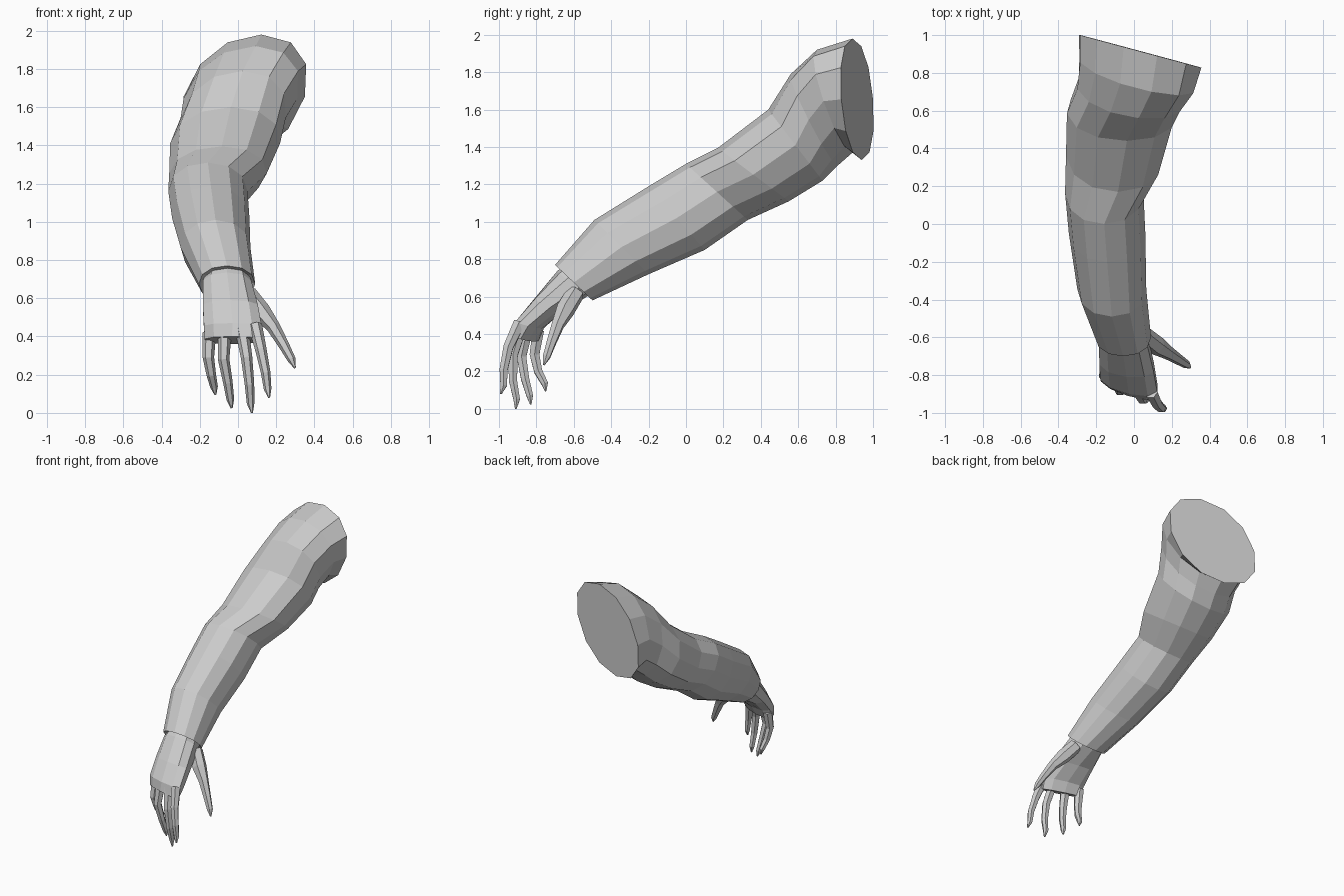
import bpy, bmesh, math
from mathutils import Vector

grey = bpy.data.materials.new("light_grey")
grey.diffuse_color = (0.6, 0.6, 0.6, 1)


def loft(name, rings):
    """Skin a list of equal-sized point rings, closing both ends, flat shaded."""
    bm = bmesh.new()
    loops = [[bm.verts.new(p) for p in ring] for ring in rings]
    n = len(loops[0])
    for a, b in zip(loops, loops[1:]):
        for i in range(n):
            j = (i + 1) % n
            bm.faces.new((a[i], a[j], b[j], b[i]))
    bm.faces.new(loops[0])
    bm.faces.new(loops[-1][::-1])
    bmesh.ops.recalc_face_normals(bm, faces=bm.faces)
    me = bpy.data.meshes.new(name)
    bm.to_mesh(me)
    bm.free()
    me.materials.append(grey)
    ob = bpy.data.objects.new(name, me)
    bpy.context.collection.objects.link(ob)
    return ob


def section(ty, tz, by, bz, xl, xr, lean=0, turn=0, sides=12, square=1.0):
    """Oval from its top and bottom (y, z), x range, sideways lean and turn."""
    c = Vector(((xl + xr) / 2, (ty + by) / 2, (tz + bz) / 2))
    u = Vector(((xr - xl) / 2, turn, 0))
    v = Vector((lean, (ty - by) / 2, (tz - bz) / 2))
    pts = []
    for i in range(sides):
        a = 2 * math.pi * i / sides
        s, k = math.sin(a), math.cos(a)
        s = math.copysign(abs(s) ** square, s)
        k = math.copysign(abs(k) ** square, k)
        pts.append(c + u * s + v * k)
    return pts


def tube(name, path, radii, sides=6):
    """Tapered tube along a short path."""
    path = [Vector(p) for p in path]
    rings = []
    for i, p in enumerate(path):
        t = (path[min(i + 1, len(path) - 1)] - path[max(i - 1, 0)]).normalized()
        side = Vector((0, 1, 0)).cross(t).normalized()
        up = t.cross(side)
        rings.append([p + radii[i] * (side * math.cos(a) + up * math.sin(a))
                      for a in (2 * math.pi * k / sides for k in range(sides))])
    return loft(name, rings)


# Sleeved arm, from the cuff up to the flat shoulder cut
arm = [
    (-0.66, 0.755, -0.52, 0.61, -0.18, 0.07),
    (-0.70, 0.77, -0.50, 0.58, -0.205, 0.09),
    (-0.49, 1.01, -0.20, 0.72, -0.30, 0.065),
    (-0.20, 1.19, 0.10, 0.85, -0.345, 0.06),
    (0.00, 1.31, 0.33, 1.01, -0.365, 0.05),
    (0.17, 1.395, 0.55, 1.11, -0.36, 0.15, 0.02),
    (0.44, 1.60, 0.73, 1.22, -0.355, 0.22, 0.03),
    (0.56, 1.79, 0.81, 1.30, -0.30, 0.25, 0.05, -0.03),
    (0.70, 1.92, 0.89, 1.37, -0.285, 0.31, 0.08, -0.06),
    (0.89, 1.98, 0.94, 1.33, -0.285, 0.35, 0.09, -0.085),
]
loft("arm_sleeve", [section(*r, square=0.94) for r in arm])

# Palm and wrist
palm = [
    (-0.64, 0.78, -0.49, 0.63, -0.17, 0.06),
    (-0.69, 0.735, -0.53, 0.60, -0.19, 0.075),
    (-0.81, 0.59, -0.66, 0.52, -0.19, 0.11, 0, -0.02),
    (-0.90, 0.47, -0.77, 0.43, -0.185, 0.13, 0, -0.035),
    (-0.91, 0.40, -0.81, 0.36, -0.18, 0.115, 0, -0.045),
]
loft("palm", [section(*r, sides=10, square=0.85) for r in palm])

# Fingers with pointed nails
fingers = {
    "index_finger": [(0.09, -0.89, 0.46), (0.12, -0.95, 0.33), (0.145, -0.975, 0.21),
                     (0.155, -0.975, 0.125), (0.163, -0.99, 0.08)],
    "middle_finger": [(0.02, -0.88, 0.44), (0.045, -0.925, 0.29), (0.06, -0.925, 0.15),
                      (0.066, -0.905, 0.05), (0.073, -0.91, 0.0)],
    "ring_finger": [(-0.07, -0.85, 0.42), (-0.075, -0.88, 0.28), (-0.053, -0.86, 0.16),
                    (-0.04, -0.835, 0.07), (-0.033, -0.83, 0.025)],
    "little_finger": [(-0.15, -0.79, 0.42), (-0.155, -0.81, 0.29), (-0.14, -0.79, 0.20),
                      (-0.125, -0.755, 0.135), (-0.118, -0.75, 0.095)],
}
for name, path in fingers.items():
    tube(name, path, (0.036, 0.03, 0.025, 0.02, 0.005))

# Thumb
tube("thumb", [(0.05, -0.59, 0.62), (0.12, -0.645, 0.53), (0.185, -0.685, 0.45),
               (0.24, -0.72, 0.355), (0.28, -0.745, 0.28), (0.298, -0.76, 0.235)],
     (0.05, 0.052, 0.036, 0.028, 0.022, 0.005))
